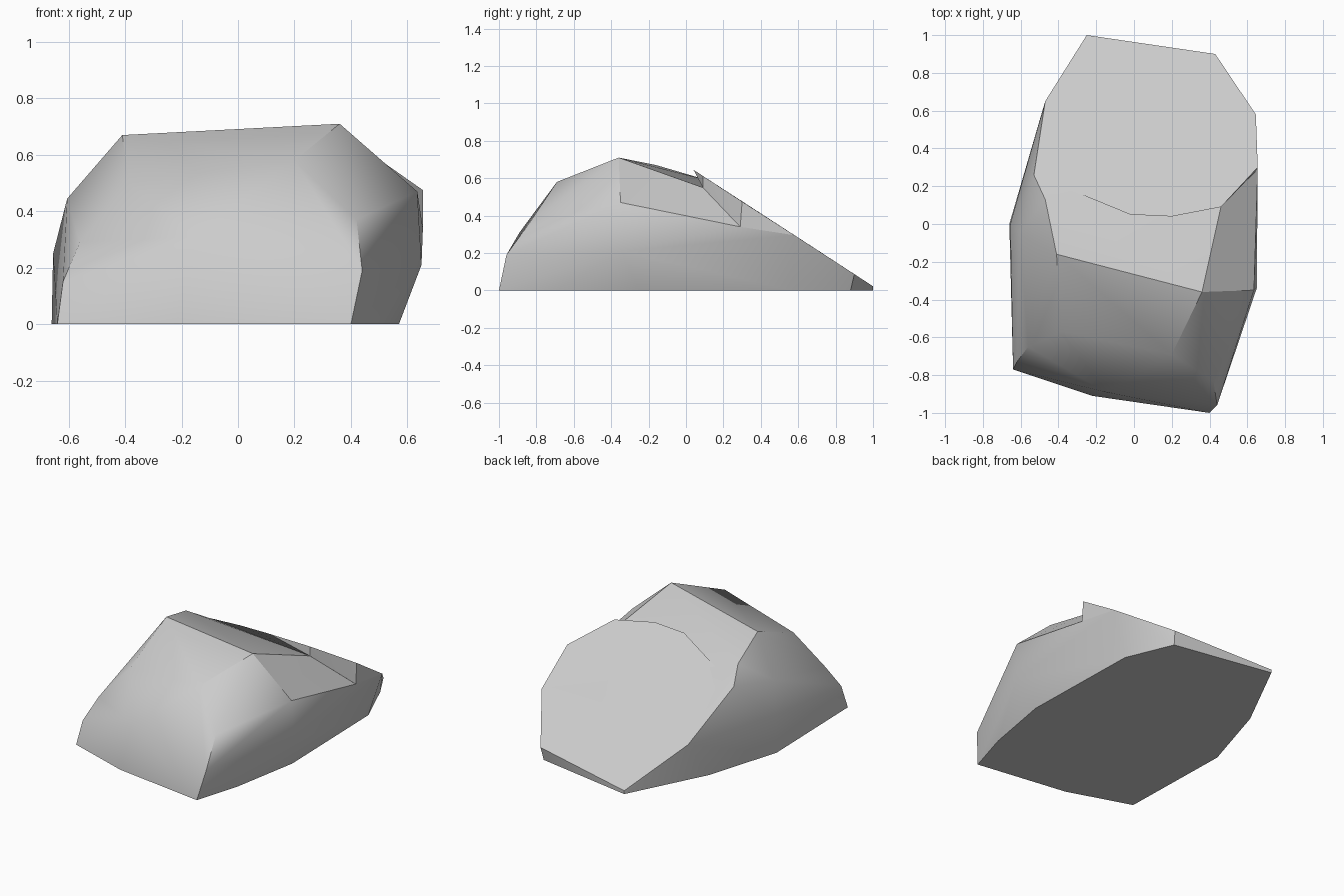
import bpy, bmesh, math

cube = bpy.data.objects.get("Cube")
if cube:
    bpy.data.objects.remove(cube, do_unlink=True)

# One plain stone colour
stone = bpy.data.materials.new("grey_stone")
stone.use_nodes = True
colour = (0.6, 0.6, 0.6, 1)
stone.diffuse_color = colour
stone.node_tree.nodes["Principled BSDF"].inputs["Base Color"].default_value = colour


def chiselled(name, corners):
    """Wrap flat chiselled facets around a set of corner points."""
    bm = bmesh.new()
    for corner in corners:
        bm.verts.new(corner)
    result = bmesh.ops.convex_hull(bm, input=bm.verts[:])
    loose = {g for g in result["geom_interior"] + result["geom_unused"]
             if isinstance(g, bmesh.types.BMVert)}
    bmesh.ops.delete(bm, geom=list(loose), context="VERTS")
    bmesh.ops.dissolve_limit(bm, angle_limit=math.radians(1),
                             verts=bm.verts[:], edges=bm.edges[:])
    bmesh.ops.recalc_face_normals(bm, faces=bm.faces[:])
    mesh = bpy.data.meshes.new(name)
    bm.to_mesh(mesh)
    bm.free()
    mesh.materials.append(stone)
    obj = bpy.data.objects.new(name, mesh)
    bpy.context.collection.objects.link(obj)
    bpy.ops.object.select_all(action="DESELECT")
    obj.select_set(True)
    bpy.context.view_layer.objects.active = obj
    bpy.ops.object.shade_smooth_by_angle(angle=math.radians(30))
    return obj


# Footprint on the ground
footprint = [(x, y, 0) for x, y in (
    (0.40, -1.0), (0.49, -0.70), (0.57, -0.25), (0.55, 0.57), (0.42, 0.88),
    (-0.25, 1.0), (-0.51, 0.49), (-0.66, 0.0), (-0.64, -0.77), (-0.22, -0.91))]

# Back rim shared by the body and the sloping slab
back_rim = [(0.645, 0.58, 0.295), (0.43, 0.90, 0.087), (-0.25, 1.0, 0.022),
            (-0.47, 0.65, 0.25), (-0.53, 0.26, 0.50)]
notch = [(0.46, 0.09, 0.55), (0.655, 0.29, 0.34)]

front = [(0.44, -0.96, 0.19), (0.42, -0.83, 0.37), (0.20, -0.69, 0.58),
         (-0.15, -0.89, 0.31), (-0.385, -0.57, 0.50),
         (-0.56, -0.65, 0.29), (-0.62, -0.73, 0.15)]
ridge = [(0.36, -0.36, 0.71), (-0.41, -0.16, 0.67), (-0.47, 0.13, 0.585)]
sides = [(0.635, -0.35, 0.47), (0.65, -0.34, 0.21),
         (-0.605, -0.05, 0.445), (-0.655, 0.0, 0.25)]

chiselled("rock_body", footprint + back_rim + notch + front + ridge + sides)

# Raised slab across the back, with a broken lip at its top
lip = [(0.655, 0.30, 0.475), (0.46, 0.09, 0.612), (0.20, 0.04, 0.645),
       (-0.02, 0.05, 0.638), (-0.21, 0.19, 0.548)]
chiselled("sloping_slab", back_rim + notch + lip)
